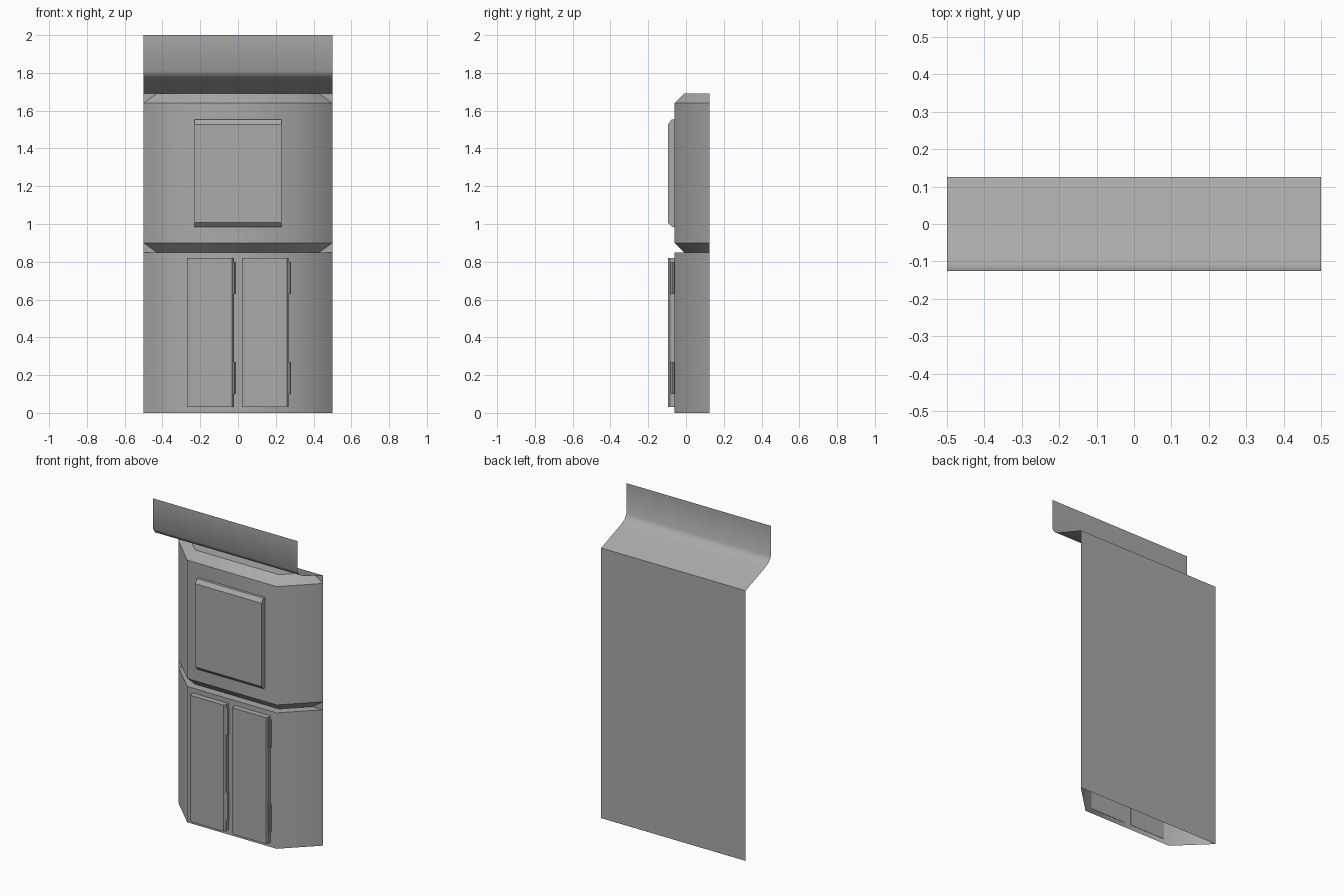
import bpy, bmesh, math

cube = bpy.data.objects.get("Cube")
if cube:
    bpy.data.objects.remove(cube, do_unlink=True)

grey = bpy.data.materials.new("plain_grey")
grey.use_nodes = True
COLOR = (0.4, 0.4, 0.4, 1)
grey.diffuse_color = COLOR
grey.node_tree.nodes["Principled BSDF"].inputs["Base Color"].default_value = COLOR

BACK, FRONT = 0.125, -0.06


def finish(name, bm, fix_normals=True):
    if fix_normals:
        bmesh.ops.recalc_face_normals(bm, faces=bm.faces)
    mesh = bpy.data.meshes.new(name)
    bm.to_mesh(mesh)
    bm.free()
    mesh.materials.append(grey)
    obj = bpy.data.objects.new(name, mesh)
    bpy.context.collection.objects.link(obj)
    return obj


def footprint(inset):
    """Front outline with slanted sides, open at the back."""
    half = [(0.5 - 1.41 * inset, BACK), (0.31 - 0.41 * inset, FRONT + inset)]
    return [(-x, y) for x, y in half] + half[::-1]


def shell(name, levels, close_bottom):
    """Stack footprints given as (height, inset); horizontal edges stay crisp."""
    bm = bmesh.new()
    rings = [[bm.verts.new((x, y, z)) for x, y in footprint(d)] for z, d in levels]
    for a, b in zip(rings, rings[1:]):
        for i in range(3):
            bm.faces.new((a[i], a[i + 1], b[i + 1], b[i])).smooth = True
    bm.faces.new(rings[-1])
    if close_bottom:
        bm.faces.new(rings[0][::-1])
    for e in bm.edges:
        e.smooth = abs(e.verts[0].co.z - e.verts[1].co.z) > 0.001
    return finish(name, bm)


def prism(name, outline, to_a, to_b):
    """Solid between two placements of the same outline."""
    bm = bmesh.new()
    a = [bm.verts.new(to_a(*p)) for p in outline]
    b = [bm.verts.new(to_b(*p)) for p in outline]
    bm.faces.new(a)
    bm.faces.new(b[::-1])
    n = len(a)
    for i in range(n):
        j = (i + 1) % n
        bm.faces.new((a[i], b[i], b[j], a[j]))
    return finish(name, bm)


def strip(name, path, smooth):
    """Single-sided sheet across the full width, path given as (y, z)."""
    bm = bmesh.new()
    rows = [[bm.verts.new((x, y, z)) for x in (-0.5, 0.5)] for y, z in path]
    for a, b in zip(rows, rows[1:]):
        bm.faces.new((a[1], a[0], b[0], b[1])).smooth = smooth
    return finish(name, bm, False)


# Main bodies, lower one open underneath
shell("lower_body", [(0, 0), (0.85, 0)], False)
shell("upper_body", [(0.85, 0.05), (0.9, 0), (1.64, 0), (1.69, 0.05)], True)

# Back panel and the curved sheet rising from its top
strip("back_panel", [(BACK, 0), (BACK, 1.69)], False)
strip("top_sheet", [(BACK, 1.69), (-0.067, 1.76), (-0.108, 1.782),
                    (-BACK, 1.81), (-BACK, 2)], True)

# Hatch with chamfered top and bottom
inner, outer = FRONT + 0.002, -0.095
prism("hatch",
      [(inner, 0.985), (-0.075, 0.985), (outer, 1.007), (outer, 1.527),
       (-0.077, 1.552), (inner, 1.552)],
      lambda y, z: (-0.23, y, z), lambda y, z: (0.23, y, z))

# Two doors with chamfered upright edges, each with two hinges
for side, left in (("right", -0.27), ("left", 0.022)):
    right = left + 0.245
    prism(side + "_door",
          [(left, inner), (left, -0.085), (left + 0.018, outer),
           (right - 0.008, outer), (right, -0.085), (right, inner)],
          lambda x, y: (x, y, 0.03), lambda x, y: (x, y, 0.82))
    for place, low in (("lower", 0.1), ("upper", 0.63)):
        ring = [(right + 0.011 * math.cos(k * math.pi / 4),
                 -0.071 + 0.011 * math.sin(k * math.pi / 4)) for k in range(8)]
        prism(f"{side}_{place}_hinge", ring,
              lambda x, y: (x, y, low), lambda x, y: (x, y, low + 0.17))
